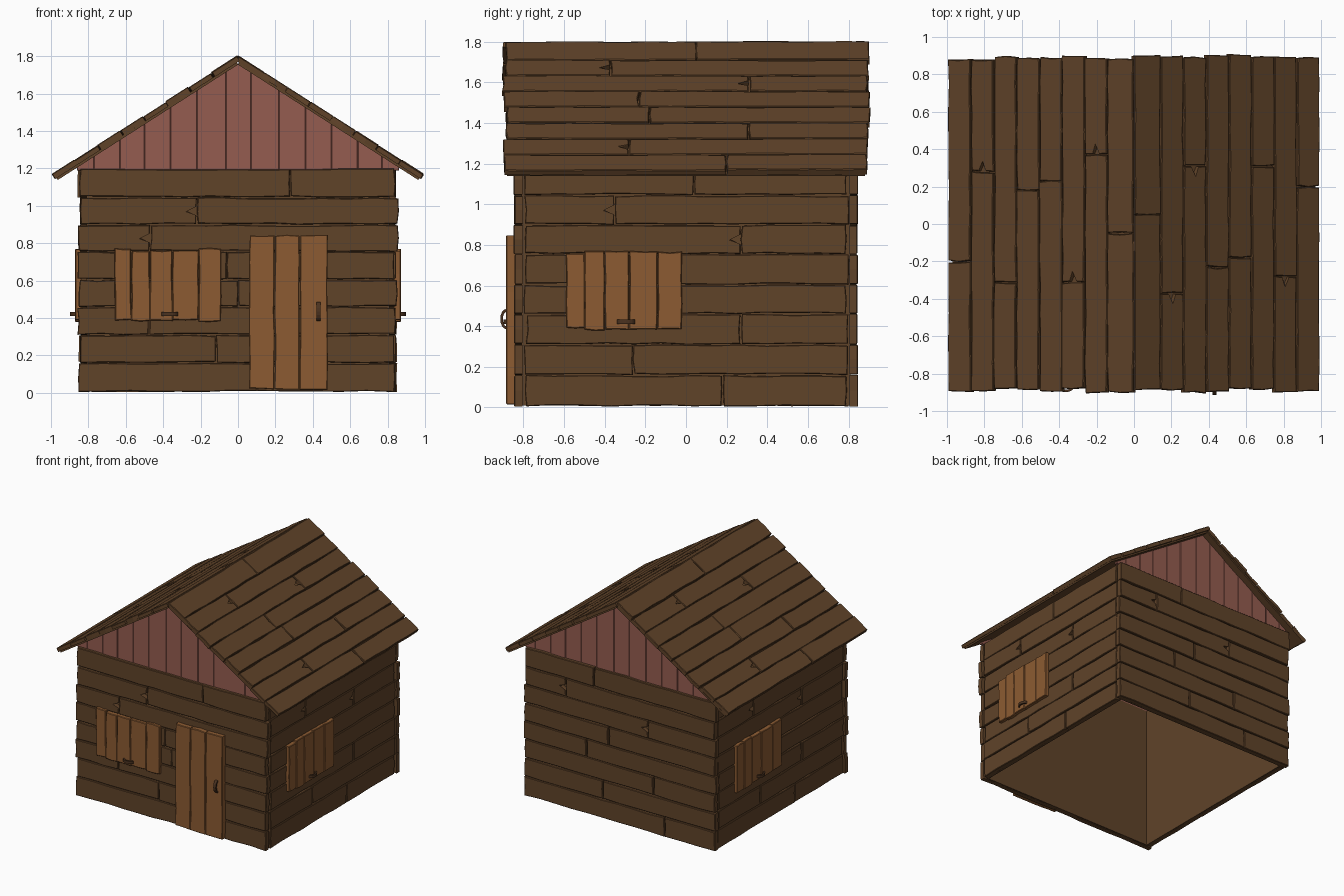
import bpy, bmesh, math, random
from mathutils import Matrix, Vector

if "Cube" in bpy.data.objects:
    bpy.data.objects.remove(bpy.data.objects["Cube"])

random.seed(4)


def material(name, rgb):
    m = bpy.data.materials.new(name)
    m.diffuse_color = (*rgb, 1)
    m.use_nodes = True
    m.node_tree.nodes["Principled BSDF"].inputs["Base Color"].default_value = m.diffuse_color
    return m


DARK = material("dark_wood", (0.117, 0.056, 0.022))
LIGHT = material("light_wood", (0.262, 0.105, 0.032))
PINK = material("pink_wood", (0.30, 0.107, 0.08))
IRON = material("handle_wood", (0.07, 0.032, 0.014))


def finish(bm, name, mat):
    bmesh.ops.recalc_face_normals(bm, faces=bm.faces)
    me = bpy.data.meshes.new(name)
    bm.to_mesh(me)
    bm.free()
    me.materials.append(mat)
    ob = bpy.data.objects.new(name, me)
    bpy.context.collection.objects.link(ob)


def wall_frame(k):
    """Local u = along wall, v = up, w = outwards; k quarter turns from the front."""
    front = Matrix(((1, 0, 0, 0), (0, 0, -1, 0), (0, 1, 0, 0), (0, 0, 0, 1)))
    return Matrix.Rotation(k * math.pi / 2, 4, 'Z') @ front


def prism(bm, pts, w0, w1, frame, chamfer=0.0):
    """Extrude a 2D outline from w0 to w1, with a chamfered outer face."""
    cu = (min(p[0] for p in pts) + max(p[0] for p in pts)) / 2
    cv = (min(p[1] for p in pts) + max(p[1] for p in pts)) / 2
    wm = w1 - chamfer
    rings = [[(u, v, w0) for u, v in pts], [(u, v, wm) for u, v in pts]]
    if chamfer:
        rings.append([(u - math.copysign(chamfer, u - cu),
                       v - math.copysign(chamfer, v - cv), w1) for u, v in pts])
    rings = [[bm.verts.new(frame @ Vector(p)) for p in r] for r in rings]
    bm.faces.new(rings[0])
    bm.faces.new(rings[-1])
    n = len(pts)
    for a, b in zip(rings, rings[1:]):
        for i in range(n):
            bm.faces.new((a[i], a[(i + 1) % n], b[(i + 1) % n], b[i]))


def plank(bm, u0, u1, v0, v1, w0, w1, frame, vertical=False, notch=0.0, wob=0.004):
    """A rough board with wavy long edges, crooked ends and an optional end crack."""
    if vertical:
        u0, u1, v0, v1 = v0, v1, u0, u1
    g = 0.003
    u0, u1, v0, v1 = u0 + g, u1 - g, v0 + g, v1 - g
    n = max(2, round((u1 - u0) / 0.14))
    j = lambda a: random.uniform(-a, a)
    us = [u0 + (u1 - u0) * i / n for i in range(n + 1)]
    vm = (v0 + v1) / 2
    pts = [(u + j(wob), v0 + j(wob)) for u in us]
    if notch:
        pts += [(u1, vm - 0.025), (u1 - notch, vm), (u1, vm + 0.025)]
    else:
        pts += [(u1 + j(wob * 1.5), vm)]
    pts += [(u + j(wob), v1 + j(wob)) for u in reversed(us)]
    pts += [(u0 + j(wob * 1.5), vm)]
    if vertical:
        pts = [(v, u) for u, v in pts]
    prism(bm, pts, w0, w1 + j(0.003), frame, 0.004)


def courses(bm, half, edges, splits, w0, w1, frame, ragged=0.01, notched=()):
    """Rows of boards, each row cut at its listed split positions."""
    for r, cuts in enumerate(splits):
        ends = [-half + random.uniform(-ragged, ragged), *cuts,
                half + random.uniform(-ragged, ragged)]
        for i, (a, b) in enumerate(zip(ends, ends[1:])):
            notch = 0.05 if r in notched and i == 0 else 0
            plank(bm, a, b, edges[r], edges[r + 1], w0, w1, frame, notch=notch)


# Plank walls: front, right, back, left
ROWS = [0.005, 0.16, 0.31, 0.46, 0.605, 0.755, 0.9, 1.045, 1.2]
FRONT = [[0.1], [-0.12], [-0.48], [-0.65, 0.0], [-0.65, -0.06], [-0.47], [-0.22], [0.28]]
SIDE = [[0.18], [-0.26], [0.27], [-0.3], [-0.2], [0.27], [-0.35], [0.04]]
BACK = [[0.4], [-0.15], [0.3], [-0.3], [-0.1], [0.25], [-0.48], [-0.23]]
WALLS = [("front_wall", FRONT, 0.85), ("right_wall", SIDE, 0.795),
         ("back_wall", BACK, 0.85), ("left_wall", SIDE, 0.795)]
for k, (name, splits, half) in enumerate(WALLS):
    bm = bmesh.new()
    courses(bm, half, ROWS, splits, 0.805, 0.845, wall_frame(k), notched=(5, 6))
    finish(bm, name, DARK)

# Plain inner lining behind the boards
bm = bmesh.new()
for k in range(4):
    prism(bm, [(-0.81, 0.01), (0.81, 0.01), (0.81, 1.2), (-0.81, 1.2)], 0.795, 0.81, wall_frame(k))
finish(bm, "wall_lining", DARK)

# Gables of upright boards cut to the roof line
SEAMS = [-0.86, -0.77, -0.63, -0.5, -0.36, -0.22, -0.065, 0.07, 0.22, 0.36, 0.5, 0.64, 0.77, 0.86]
for k, name in ((0, "front_gable"), (2, "back_gable")):
    bm = bmesh.new()
    top = lambda x: 1.762 - 0.64 * abs(x)
    for a, b in zip(SEAMS, SEAMS[1:]):
        pts = [(a, 1.19), (b, 1.19), (b, top(b))]
        if a < 0 < b:
            pts.append((0, top(0)))
        pts.append((a, top(a)))
        prism(bm, pts, 0.795, 0.822 + random.uniform(-0.003, 0.003), wall_frame(k), 0.003)
    finish(bm, name, PINK)

# Roof slopes: thin under-board with eight rows of boards, eave to ridge
ang = math.atan(0.64)
c, s = math.cos(ang), math.sin(ang)
eave = 0.972
slope = Matrix(((0, -c, s, eave), (1, 0, 0, 0), (0, s, c, 1.755 - 0.64 * eave), (0, 0, 0, 1)))
L = eave / c
edges = [L * i / 8 for i in range(8)] + [L + 0.025]
CUTS = [[0.2], [-0.28], [0.31], [-0.18], [-0.23], [0.31], [-0.37], [0.05]]
for k, name in ((0, "right_roof"), (1, "left_roof")):
    frame = Matrix.Rotation(k * math.pi, 4, 'Z') @ slope
    bm = bmesh.new()
    prism(bm, [(-0.88, 0.01), (0.88, 0.01), (0.88, L), (-0.88, L)], 0, 0.014, frame)
    courses(bm, 0.895, edges, CUTS, 0.012, 0.042, frame, ragged=0.014, notched=(1, 5, 6))
    finish(bm, name, DARK)


def panel(name, frame, seams, v0, v1, w0, w1):
    """Upright boards joined into a door or shutter."""
    bm = bmesh.new()
    for a, b in zip(seams, seams[1:]):
        plank(bm, a - 0.002, b + 0.002, v0 + random.uniform(-0.006, 0.006),
              v1 + random.uniform(-0.008, 0.008), w0, w1, frame, True, wob=0.003)
    finish(bm, name, LIGHT)


def handle(name, frame, u, v, w, length, upright):
    """Curved D-shaped pull."""
    arc = [math.pi * i / 8 for i in range(9)]
    h = length / 2
    pts = [(h * math.cos(t), 0.03 * math.sin(t)) for t in arc]
    pts += [((h - 0.014) * math.cos(t), 0.017 * math.sin(t)) for t in reversed(arc)]
    local = Matrix(((0, 0, 1, u), (1, 0, 0, v), (0, 1, 0, w), (0, 0, 0, 1))) if upright else \
        Matrix(((1, 0, 0, u), (0, 0, -1, v), (0, 1, 0, w), (0, 0, 0, 1)))
    bm = bmesh.new()
    prism(bm, pts, -0.011, 0.011, frame @ local)
    finish(bm, name, IRON)


# Door and its handle
panel("door", wall_frame(0), [0.06, 0.195, 0.33, 0.48], 0.02, 0.845, 0.84, 0.885)
handle("door_handle", wall_frame(0), 0.43, 0.435, 0.884, 0.1, True)

# Shutters on the front, right and left walls
for k, name, u0 in ((0, "front", -0.66), (1, "right", -0.59), (3, "left", -0.59)):
    seams = [u0 + d for d in (0, 0.09, 0.19, 0.31, 0.45, 0.57)]
    panel(name + "_shutter", wall_frame(k), seams, 0.385, 0.767, 0.835, 0.87)
    handle(name + "_shutter_handle", wall_frame(k), u0 + 0.295, 0.422, 0.869, 0.09, False)
